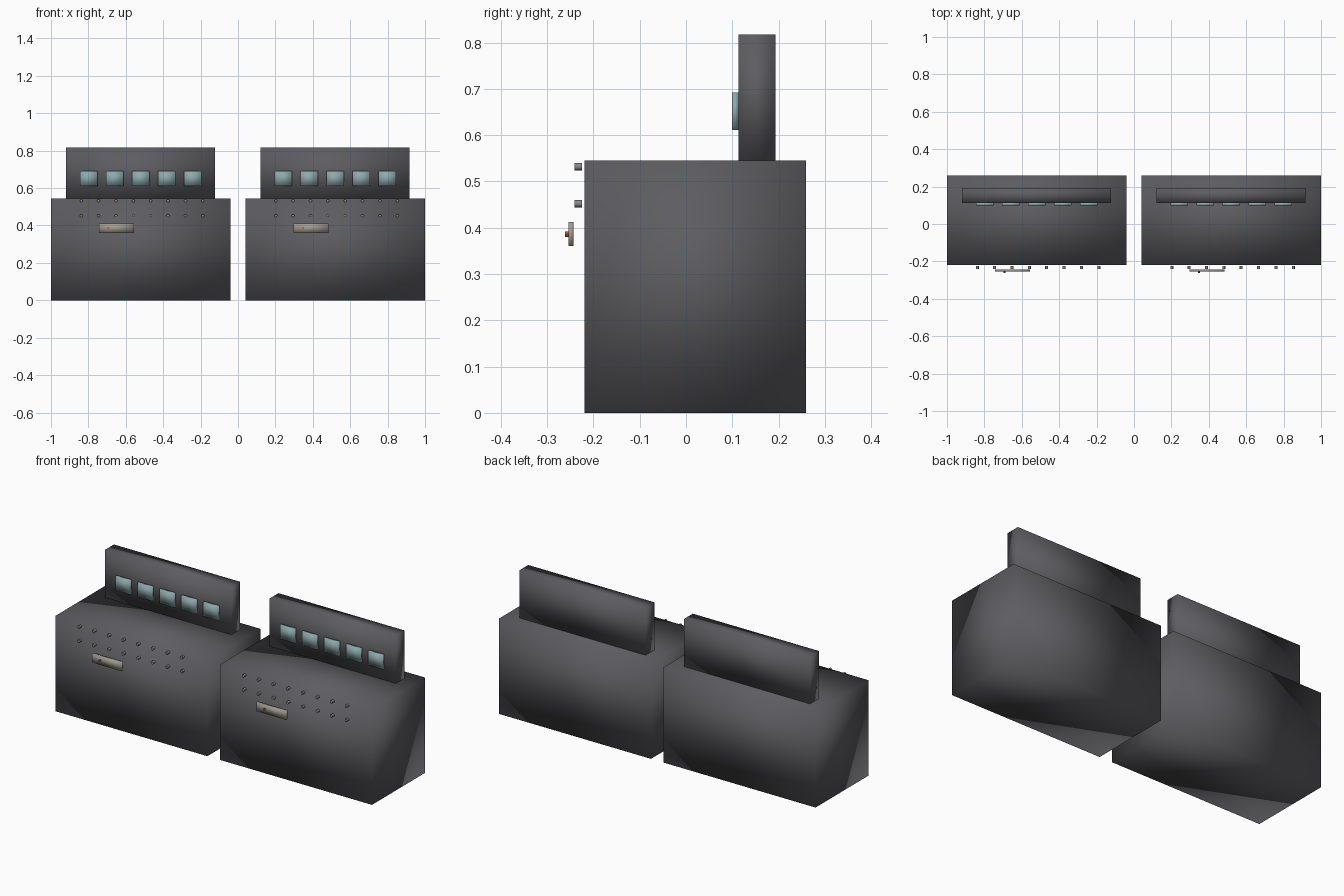
import bpy
from math import pi

if "Cube" in bpy.data.objects:
    bpy.data.objects.remove(bpy.data.objects["Cube"])


def material(name, rgb):
    m = bpy.data.materials.new(name)
    m.diffuse_color = (*rgb, 1)
    m.use_nodes = True
    m.node_tree.nodes["Principled BSDF"].inputs["Base Color"].default_value = m.diffuse_color
    return m


dark = material("dark_grey", (0.11, 0.11, 0.12))
glass = material("pale_glass", (0.27, 0.40, 0.41))
metal = material("knob_metal", (0.25, 0.26, 0.26))
brass = material("dull_plate", (0.36, 0.33, 0.28))
red = material("red_light", (0.5, 0.1, 0.06))


def finish(name, mat):
    ob = bpy.context.object
    ob.name = name
    ob.data.materials.append(mat)
    return ob


def box(name, mat, x, y, z):
    """Smooth-shaded box from (min, max) ranges on each axis."""
    bpy.ops.mesh.primitive_cube_add(
        size=1, location=[(a + b) / 2 for a, b in (x, y, z)])
    ob = finish(name, mat)
    ob.scale = [b - a for a, b in (x, y, z)]
    bpy.ops.object.transform_apply(location=False, rotation=False, scale=True)
    bpy.ops.object.shade_smooth()
    return ob


def knob(name, mat, x, y, z, r, depth):
    """Short cylinder facing the front."""
    bpy.ops.mesh.primitive_cylinder_add(
        vertices=12, radius=r, depth=depth, location=(x, y, z),
        rotation=(pi / 2, 0, 0))
    finish(name, mat)
    bpy.ops.object.shade_smooth_by_angle()


def console(side, x0):
    # cabinet and upright panel
    box(side + "_cabinet", dark, (x0, x0 + 0.96), (-0.219, 0.259), (0, 0.545))
    box(side + "_back_panel", dark, (x0 + 0.081, x0 + 0.878),
        (0.113, 0.193), (0.545, 0.817))

    # row of screens
    for i in range(5):
        cx = x0 + 0.202 + i * 0.139
        box(f"{side}_screen_{i + 1}", glass, (cx - 0.047, cx + 0.047),
            (0.099, 0.113), (0.611, 0.692))

    # two rows of knobs
    for row, z in enumerate((0.532, 0.452)):
        for i in range(8):
            knob(f"{side}_knob_{row + 1}_{i + 1}", metal,
                 x0 + 0.162 + i * 0.0928, -0.233, z, 0.008, 0.016)

    # plate with a small indicator light
    box(side + "_plate", brass, (x0 + 0.256, x0 + 0.444),
        (-0.254, -0.243), (0.360, 0.412))
    knob(side + "_indicator", red, x0 + 0.307, -0.2575, 0.386, 0.006, 0.008)


console("left", -1.0)
console("right", 0.04)
